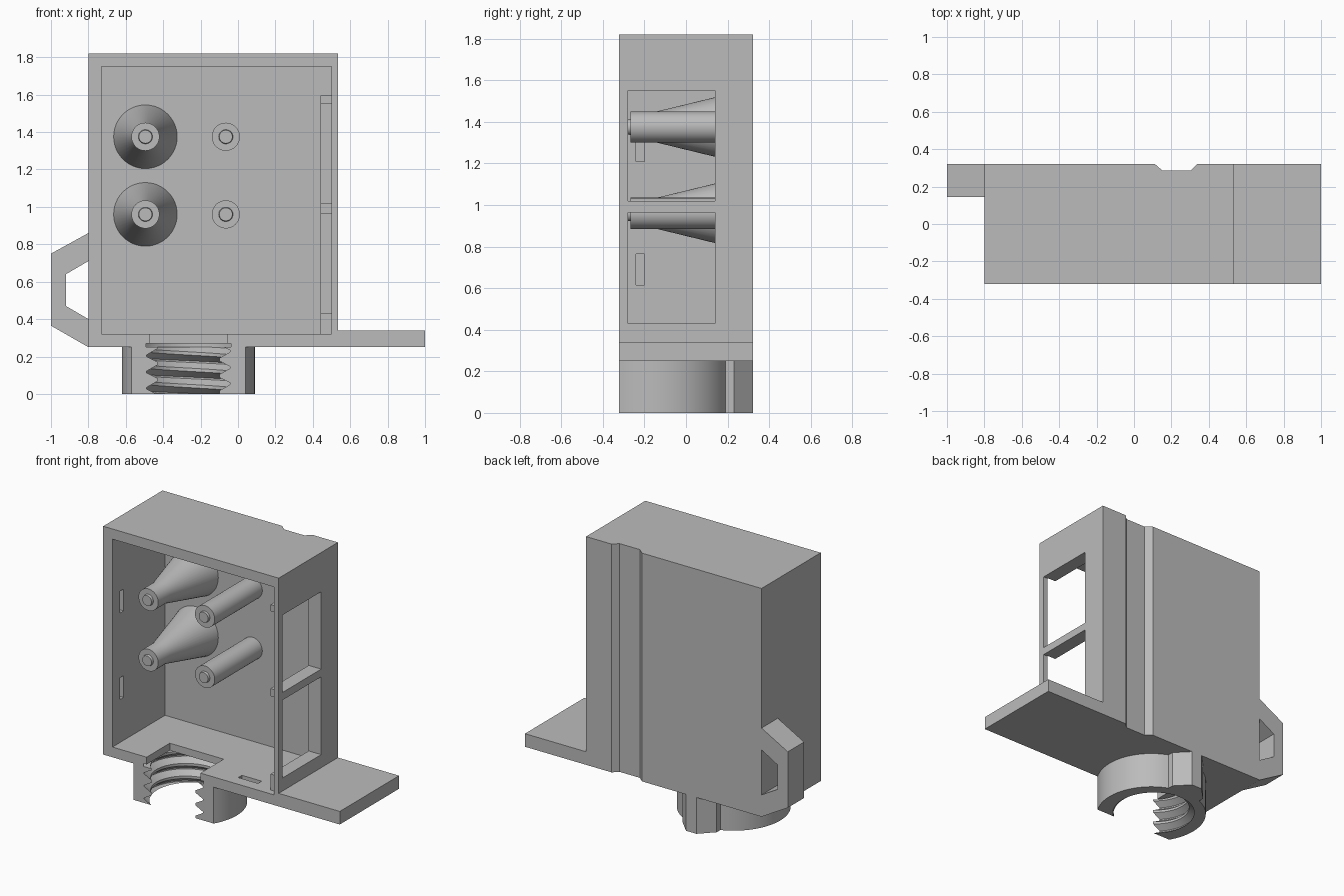
import bpy, bmesh, math
from mathutils import Vector, Matrix

if "Cube" in bpy.data.objects:
    bpy.data.objects.remove(bpy.data.objects["Cube"], do_unlink=True)

grey = bpy.data.materials.new("plain grey")
grey.use_nodes = True
grey.diffuse_color = (0.5, 0.5, 0.5, 1)
grey.node_tree.nodes["Principled BSDF"].inputs["Base Color"].default_value = (0.5, 0.5, 0.5, 1)


def finish(bm, name):
    bmesh.ops.recalc_face_normals(bm, faces=bm.faces)
    mesh = bpy.data.meshes.new(name)
    bm.to_mesh(mesh)
    bm.free()
    mesh.materials.append(grey)
    obj = bpy.data.objects.new(name, mesh)
    bpy.context.collection.objects.link(obj)
    return obj


def prism(name, outline, axis, low, high):
    """Extrude a 2D outline along z, or an x-z outline along y."""
    bm = bmesh.new()
    put = (lambda a, b, h: (a, b, h)) if axis == "z" else (lambda a, b, h: (a, h, b))
    face = bm.faces.new([bm.verts.new(put(a, b, low)) for a, b in outline])
    new = bmesh.ops.extrude_face_region(bm, geom=[face])["geom"]
    moved = [v for v in new if isinstance(v, bmesh.types.BMVert)]
    bmesh.ops.translate(bm, verts=moved, vec=Vector(put(0, 0, high - low)))
    return finish(bm, name)


def box(name, x, y, z):
    return prism(name, [(x[0], y[0]), (x[1], y[0]), (x[1], y[1]), (x[0], y[1])], "z", *z)


def arc(cx, cy, r, start, end, steps):
    angles = [math.radians(start + (end - start) * i / steps) for i in range(steps + 1)]
    return [(cx + r * math.cos(a), cy + r * math.sin(a)) for a in angles]


def cut(obj, cutter):
    mod = obj.modifiers.new("cut", "BOOLEAN")
    mod.operation, mod.solver, mod.object = "DIFFERENCE", "EXACT", cutter
    bpy.context.view_layer.objects.active = obj
    bpy.ops.object.modifier_apply(modifier=mod.name)
    bpy.data.objects.remove(cutter, do_unlink=True)


FRONT, BACK, INNER = -0.322, 0.322, 0.25
BASE, FLOOR, TOP = 0.25, 0.32, 1.82
CX, CY = -0.265, -0.14          # collar axis

# Housing with a cable groove down the back
body = prism("housing", [(-0.8, FRONT), (0.535, FRONT), (0.535, BACK), (0.34, BACK),
                         (0.305, 0.287), (0.15, 0.287), (0.11, BACK), (-0.8, BACK)],
             "z", BASE, TOP)
cut(body, box("cavity", (-0.73, 0.5), (-0.5, INNER), (FLOOR, 1.75)))

# Thick frame inside the wall, with two windows through both
frame = box("window_frame", (0.44, 0.5), (-0.275, INNER), (FLOOR, 1.595))
for z in ((0.43, 0.965), (1.018, 1.55)):
    for part in (body, frame):
        cut(part, box("window", (0.4, 0.6), (-0.28, 0.14), z))

# Latch slots in the side wall and the floor
for z in (0.615, 1.21):
    cut(body, box("latch_slot", (-0.77, -0.7), (-0.24, -0.2), (z, z + 0.15)))
cut(body, box("floor_slot", (0.17, 0.32), (-0.24, -0.2), (0.28, 0.4)))

# Notch and round recess in the floor above the collar
cut(body, box("floor_notch", (-0.47, -0.06), (-0.5, -0.07), (0.26, 0.4)))
cut(body, prism("recess", arc(CX, CY, 0.292, 0, 352.5, 47), "z", 0.2, 0.27))

# Base plate and side loop
box("base_plate", (0.535, 1.0), (FRONT, BACK), (BASE, 0.34))
prism("side_loop", [(-0.8, 0.86), (-1.0, 0.75), (-1.0, 0.365), (-0.8, BASE),
                    (-0.8, 0.40), (-0.92, 0.47), (-0.92, 0.64), (-0.8, 0.71)],
      "y", 0.145, BACK)

# Open collar with a faceted lug at the back
R = 0.355
chord = math.degrees(math.asin((FRONT - CY) / R))
lug = [(-0.135, 0.23), (-0.225, BACK), (-0.305, BACK), (-0.395, 0.23)]
collar = prism("threaded_collar", arc(CX, CY, R, chord, 68.5, 24) + lug
               + arc(CX, CY, R, 111.5, 180 - chord, 24), "z", 0, BASE)


def threaded_rod(major, minor, pitch, z0, turns, n=64):
    """Closed helical screw used to cut the internal thread."""
    shape = [(0, major), (0.1, major), (0.45, minor), (0.65, minor)]
    rows = [(k + f, r) for k in range(turns) for f, r in shape]
    bm = bmesh.new()
    grid = []
    for h, r in rows:
        grid.append([bm.verts.new((CX + r * math.cos(math.tau * i / n),
                                   CY + r * math.sin(math.tau * i / n),
                                   z0 + pitch * (h + i / n))) for i in range(n)])
    step = len(shape)

    def at(j, i):
        return grid[j][i] if i < n else grid[j + step][0]

    for j in range(len(rows) - step - 1):
        for i in range(n):
            bm.faces.new((at(j, i), at(j, i + 1), at(j + 1, i + 1), at(j + 1, i)))
    loose = [v for v in bm.verts if not v.link_faces]
    bmesh.ops.delete(bm, geom=loose, context="VERTS")
    rim = [e for e in bm.edges if e.is_boundary]
    ends = {False: bm.verts.new((CX, CY, -0.6)), True: bm.verts.new((CX, CY, 0.9))}
    for e in rim:
        upper = (e.verts[0].co.z + e.verts[1].co.z) / 2 > 0.12
        bm.faces.new((e.verts[0], e.verts[1], ends[upper]))
    return finish(bm, "thread_cutter")


cut(collar, threaded_rod(0.288, 0.247, 0.087, 0.06 - 4 * 0.087, 9))


def boss(name, x, z, profile):
    """Turn a (radius, y) profile about an axis running front to back."""
    bm = bmesh.new()
    verts = [bm.verts.new((r, y, 0)) for r, y in profile]
    edges = [bm.edges.new(pair) for pair in zip(verts, verts[1:])]
    bmesh.ops.spin(bm, geom=verts + edges, cent=(0, 0, 0), axis=(0, 1, 0),
                   angle=math.tau, steps=48)
    bmesh.ops.remove_doubles(bm, verts=bm.verts, dist=0.0001)
    bmesh.ops.transform(bm, matrix=Matrix.Translation((x, 0, z)), verts=bm.verts)
    return finish(bm, name)


# Mounting posts: two flared, two straight, each with a small pin
tip = [(0, -0.283), (0.035, -0.283), (0.038, -0.267), (0.075, -0.267)]
for label, z in (("lower", 0.96), ("upper", 1.375)):
    boss(label + "_flared_post", -0.495, z, tip + [(0.075, -0.14), (0.17, INNER), (0, INNER)])
    boss(label + "_straight_post", -0.065, z, tip + [(0.075, INNER), (0, INNER)])

# Smooth the round surfaces and keep edges sharp
for obj in bpy.context.scene.objects:
    obj.select_set(obj.type == "MESH" and grey.name in obj.data.materials)
bpy.context.view_layer.objects.active = body
bpy.ops.object.shade_smooth_by_angle(angle=math.radians(25))
